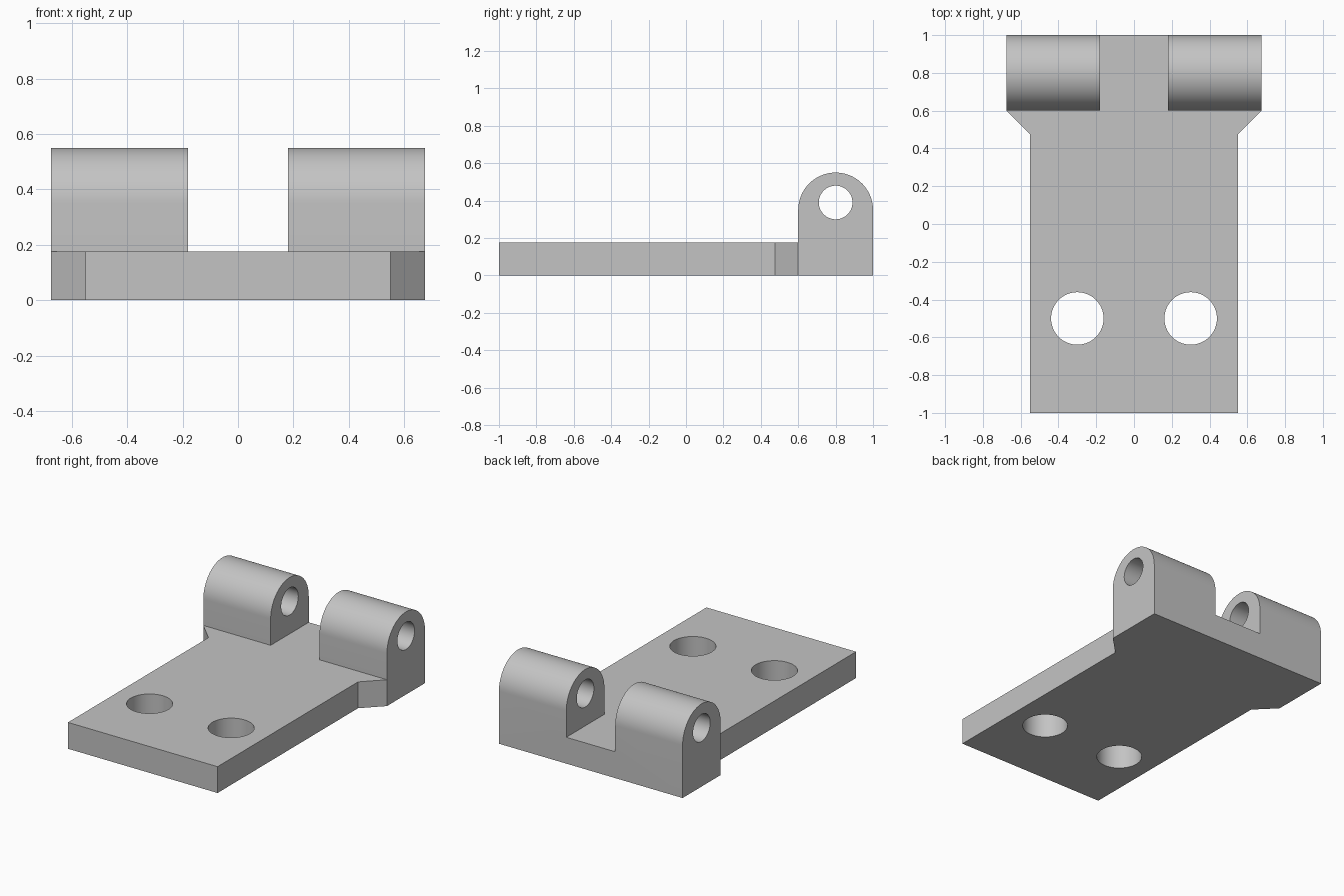
import bpy, bmesh, math
from mathutils import Vector

if "Cube" in bpy.data.objects:
    bpy.data.objects.remove(bpy.data.objects["Cube"], do_unlink=True)

HALF_W, PLATE_W, PLATE_T = 0.675, 0.55, 0.175
LUG_Y, LUG_R, LUG_Z = 0.8, 0.2, 0.35

grey = bpy.data.materials.new("plain grey")
grey.use_nodes = True
grey.diffuse_color = (0.55, 0.55, 0.55, 1)
grey.node_tree.nodes["Principled BSDF"].inputs["Base Color"].default_value = (0.55, 0.55, 0.55, 1)


def prism(name, points, offset):
    """Extrude a closed 3D outline along offset."""
    bm = bmesh.new()
    face = bm.faces.new([bm.verts.new(p) for p in points])
    ext = bmesh.ops.extrude_face_region(bm, geom=[face], use_keep_orig=True)
    verts = [g for g in ext["geom"] if isinstance(g, bmesh.types.BMVert)]
    bmesh.ops.translate(bm, verts=verts, vec=Vector(offset))
    bmesh.ops.recalc_face_normals(bm, faces=bm.faces)
    mesh = bpy.data.meshes.new(name)
    bm.to_mesh(mesh)
    bm.free()
    mesh.materials.append(grey)
    obj = bpy.data.objects.new(name, mesh)
    bpy.context.collection.objects.link(obj)
    return obj


def circle(radius, n=64):
    return [(radius * math.cos(2 * math.pi * i / n), radius * math.sin(2 * math.pi * i / n))
            for i in range(n)]


# Side profile: flat plate running back into a round-topped knuckle
arc = [(LUG_Y + LUG_R * math.cos(math.pi * i / 40), LUG_Z + LUG_R * math.sin(math.pi * i / 40))
       for i in range(41)]
profile = [(-1, 0), (1, 0)] + arc + [(LUG_Y - LUG_R, PLATE_T), (-1, PLATE_T)]
body = prism("hinge_leaf", [(-HALF_W, y, z) for y, z in profile], (2 * HALF_W, 0, 0))

# Cutters: knuckle gap, pin bore, side trims and screw holes
cutters = [
    prism("gap_cutter", [(-0.18, 0.5, PLATE_T), (0.18, 0.5, PLATE_T),
                         (0.18, 1.1, PLATE_T), (-0.18, 1.1, PLATE_T)], (0, 0, 1)),
    prism("pin_cutter", [(-1, LUG_Y + a, 0.39 + b) for a, b in circle(0.09)], (2, 0, 0)),
]
for s in (-1, 1):
    trim = [(PLATE_W, -1.1), (PLATE_W, 0.475), (HALF_W, 0.6), (0.8, 0.6), (0.8, -1.1)]
    cutters.append(prism("trim_cutter", [(s * x, y, -0.1) for x, y in trim], (0, 0, 1)))
    cutters.append(prism("screw_cutter", [(s * 0.3 + a, -0.5 + b, -0.1) for a, b in circle(0.139)],
                         (0, 0, 1)))

bpy.context.view_layer.objects.active = body
for cutter in cutters:
    mod = body.modifiers.new("cut", "BOOLEAN")
    mod.operation, mod.solver, mod.object = "DIFFERENCE", "EXACT", cutter
    bpy.ops.object.modifier_apply(modifier=mod.name)
    bpy.data.objects.remove(cutter, do_unlink=True)

# Merge coplanar leftovers, then smooth the round surfaces
bm = bmesh.new()
bm.from_mesh(body.data)
bmesh.ops.remove_doubles(bm, verts=bm.verts, dist=0.0001)
bmesh.ops.dissolve_limit(bm, angle_limit=math.radians(0.2), verts=bm.verts, edges=bm.edges)
bm.to_mesh(body.data)
bm.free()
bpy.ops.object.select_all(action="DESELECT")
body.select_set(True)
bpy.ops.object.shade_smooth_by_angle(angle=math.radians(30))
